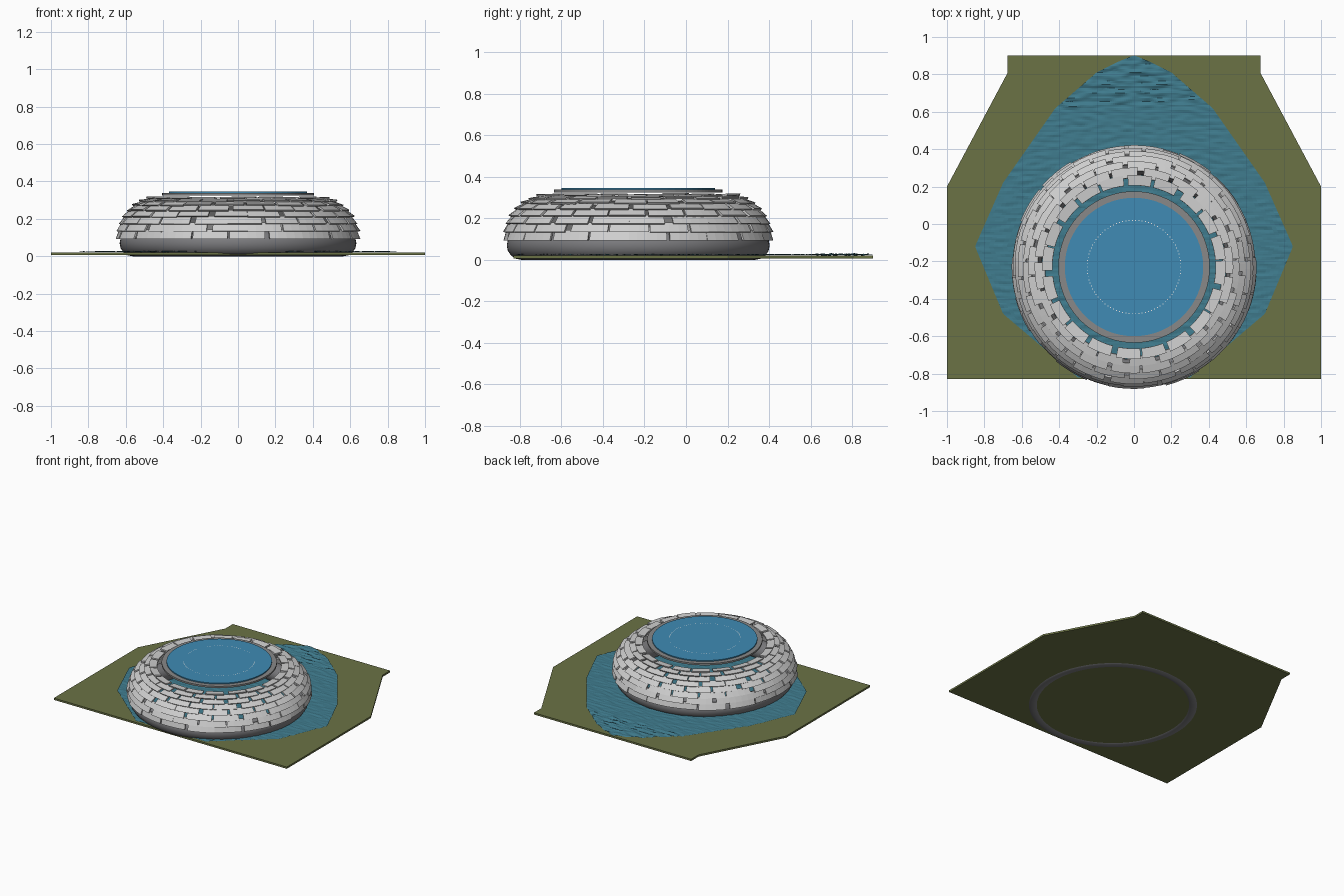
import bpy, bmesh, math, random
from mathutils import noise, Vector

if "Cube" in bpy.data.objects:
    bpy.data.objects.remove(bpy.data.objects["Cube"])

random.seed(4)
CY = -0.23  # stadium centre on y


def mat(name, r, g, b):
    m = bpy.data.materials.new(name)
    m.diffuse_color = (r, g, b, 1)
    m.use_nodes = True
    m.node_tree.nodes["Principled BSDF"].inputs["Base Color"].default_value = m.diffuse_color
    return m


GREEN = mat("grass green", 0.145, 0.17, 0.06)
WATER = mat("water teal", 0.05, 0.2, 0.27)
BLUE = mat("roof blue", 0.05, 0.26, 0.46)
LIGHT = mat("panel light grey", 0.62, 0.62, 0.62)
GREY = mat("rim grey", 0.25, 0.25, 0.25)
DARK = mat("base grey", 0.2, 0.2, 0.21)
WHITE = mat("dot white", 0.85, 0.85, 0.85)


def make(name, verts, faces, material, smooth=False):
    me = bpy.data.meshes.new(name)
    me.from_pydata(verts, [], faces)
    bm = bmesh.new()
    bm.from_mesh(me)
    bmesh.ops.recalc_face_normals(bm, faces=bm.faces)
    for f in bm.faces:
        f.smooth = smooth
    bm.to_mesh(me)
    bm.free()
    me.materials.append(material)
    ob = bpy.data.objects.new(name, me)
    bpy.context.collection.objects.link(ob)
    return ob


def prism(name, pts, z0, z1, material):
    n = len(pts)
    v = [(x, y, z0) for x, y in pts] + [(x, y, z1) for x, y in pts]
    f = [list(range(n))[::-1], list(range(n, 2 * n))]
    f += [(i, (i + 1) % n, (i + 1) % n + n, i + n) for i in range(n)]
    return make(name, v, f, material)


def lathe(name, profile, material, n=96, smooth=False):
    # closed profile of (radius, z) swept around the stadium centre
    k = len(profile)
    v = [(r * math.cos(2 * math.pi * i / n), CY + r * math.sin(2 * math.pi * i / n), z)
         for i in range(n) for r, z in profile]
    f = [(i * k + j, (i + 1) % n * k + j, (i + 1) % n * k + (j + 1) % k, i * k + (j + 1) % k)
         for i in range(n) for j in range(k)]
    return make(name, v, f, material, smooth)


def circle(r, n=64):
    return [(r * math.cos(2 * math.pi * i / n), CY + r * math.sin(2 * math.pi * i / n))
            for i in range(n)]


# Ground plate
half = [(1, -0.83), (1, 0.2), (0.675, 0.81), (0.675, 0.9)]
prism("ground", half + [(-x, y) for x, y in reversed(half)], 0.006, 0.02, GREEN)

# Rippled water sheet, rows follow the outline's half width
outline = [(-0.82, 0.3), (-0.48, 0.70), (-0.12, 0.85), (0.22, 0.70),
           (0.62, 0.42), (0.81, 0.2), (0.87, 0.08), (0.9, 0.005)]


def half_width(y):
    for (y0, w0), (y1, w1) in zip(outline, outline[1:]):
        if y <= y1:
            return w0 + (w1 - w0) * (y - y0) / (y1 - y0)
    return outline[-1][1]


NY, NX = 190, 70
verts, faces = [], []
for j in range(NY + 1):
    y = -0.82 + 1.72 * j / NY
    w = half_width(y)
    for i in range(NX + 1):
        x = w * (2 * i / NX - 1)
        amp = 0.009 if y > 0.62 else 0.004
        z = 0.026 + amp * noise.noise(Vector((x * 14, y * 45, 0)))
        verts.append((x, y, max(z, 0.0205)))
for j in range(NY):
    for i in range(NX):
        a = j * (NX + 1) + i
        faces.append((a, a + 1, a + NX + 2, a + NX + 1))
make("water", verts, faces, WATER)

# Rounded base tube
base = [(0.563 + 0.07 * math.cos(math.pi * k / 8), 0.07 + 0.07 * math.sin(math.pi * k / 8))
        for k in range(16)]
lathe("base_ring", base, DARK, smooth=True)

# Roof rim, roof disc and ring of dots
lathe("roof_rim", [(0.36, 0.325), (0.405, 0.325), (0.405, 0.338), (0.36, 0.338)], GREY)
prism("roof_disc", circle(0.37), 0.33, 0.346, BLUE)
verts, faces = [], []
for x, y in circle(0.25, 90):
    b, s = len(verts), 0.0025
    verts += [(x - s, y - s, 0.347), (x + s, y - s, 0.347), (x + s, y + s, 0.347), (x - s, y + s, 0.347)]
    faces.append((b, b + 1, b + 2, b + 3))
make("roof_dots", verts, faces, WHITE)


# Overlapping shell panels in staggered rows
def shell(t, off):
    a = math.radians(t)
    return 0.42 + (0.218 + off) * math.cos(a), 0.1 + (0.212 + off) * math.sin(a)


ROWS, COUNT, SEG = 8, 20, 4
verts, faces = [], []
for row in range(ROWS):
    t0, t1 = row * 10.6 - 2, row * 10.6 + 11.5
    gap = 0.05 + 0.012 * row
    for c in range(COUNT):
        pitch = 2 * math.pi / COUNT
        a0 = pitch * (c + 0.5 * (row % 2) + 0.07 * random.uniform(-1, 1) + 0.25)
        lift = 0.014 + random.uniform(-0.004, 0.006)
        # quad section: lower outer, upper outer, upper inner, lower inner
        sec = [shell(t0, lift), shell(t1, 0.002), shell(t1, -0.008), shell(t0, lift - 0.011)]
        b = len(verts)
        for s in range(SEG + 1):
            a = a0 + pitch * (1 - gap) * (s / SEG - 0.5)
            verts += [(r * math.cos(a), CY + r * math.sin(a), z) for r, z in sec]
        for s in range(SEG):
            for k in range(4):
                p, q = b + s * 4 + k, b + s * 4 + (k + 1) % 4
                faces.append((p, q, q + 4, p + 4))
        e = b + SEG * 4
        faces += [(b, b + 1, b + 2, b + 3), (e + 3, e + 2, e + 1, e)]
make("shell_panels", verts, faces, LIGHT)
